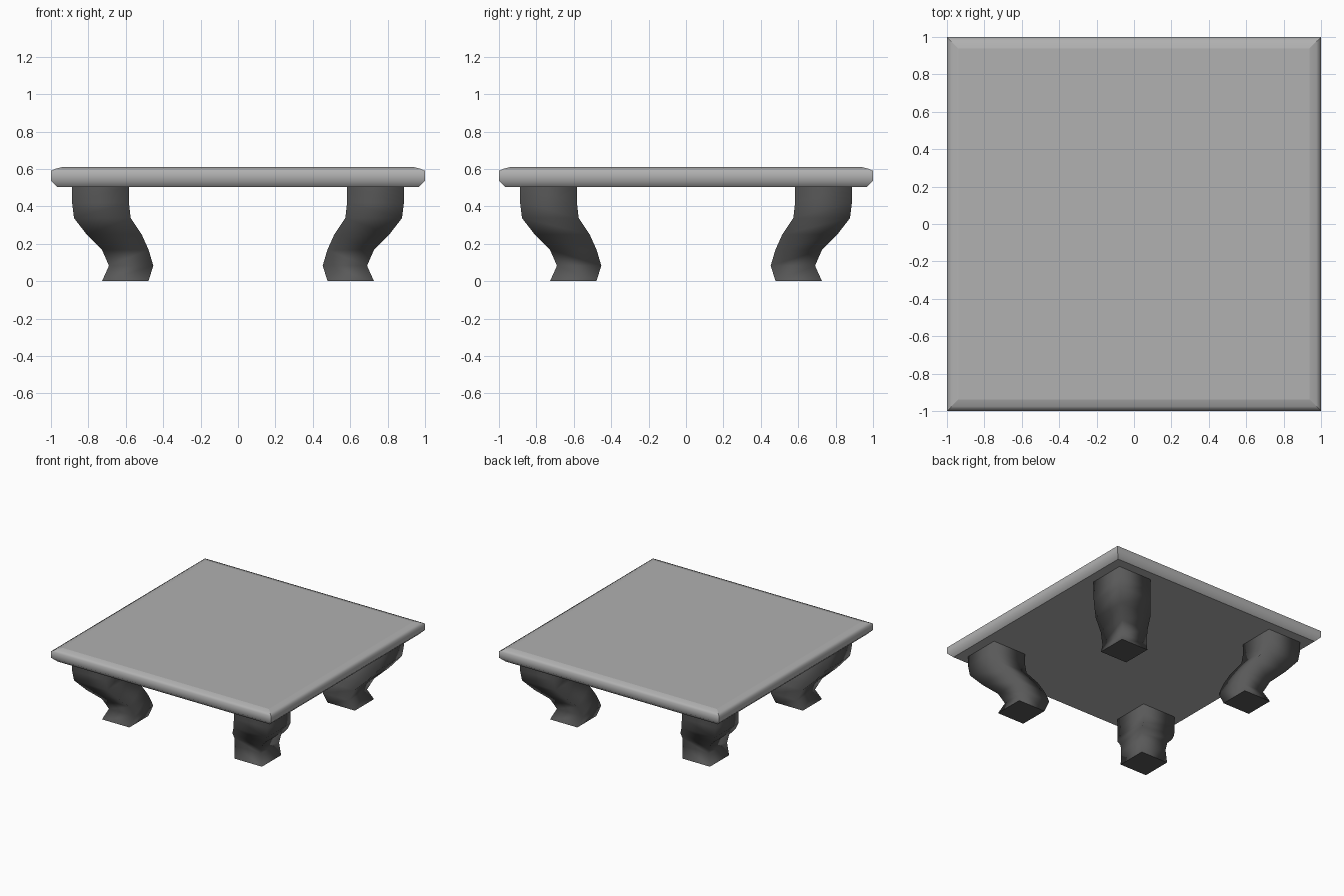
import bpy, bmesh

if "Cube" in bpy.data.objects:
    bpy.data.objects.remove(bpy.data.objects["Cube"])


def loft(name, rings, grey, sharp_corners):
    """Stack square rings given as (low, high, z), low/high used for both x and y."""
    bm = bmesh.new()
    loops = [[bm.verts.new((x, y, z)) for x, y in ((a, a), (b, a), (b, b), (a, b))]
             for a, b, z in rings]
    caps = [bm.faces.new(loops[0][::-1]), bm.faces.new(loops[-1])]
    for lo, hi in zip(loops, loops[1:]):
        for i in range(4):
            j = (i + 1) % 4
            bm.faces.new((lo[i], lo[j], hi[j], hi[i])).smooth = True
    for cap in caps:
        for e in cap.edges:
            e.smooth = False
    if sharp_corners:
        for e in bm.edges:
            if abs(e.verts[0].co.z - e.verts[1].co.z) > 1e-4:
                e.smooth = False
    bmesh.ops.recalc_face_normals(bm, faces=bm.faces)
    mesh = bpy.data.meshes.new(name)
    bm.to_mesh(mesh)
    bm.free()
    mat = bpy.data.materials.new(name + "_grey")
    mat.diffuse_color = (grey, grey, grey, 1)
    mat.use_nodes = True
    mat.node_tree.nodes["Principled BSDF"].inputs["Base Color"].default_value = mat.diffuse_color
    mesh.materials.append(mat)
    obj = bpy.data.objects.new(name, mesh)
    bpy.context.collection.objects.link(obj)
    return obj


# Table top: square slab with a rounded rim and mitred corners
loft("table_top", [(-h, h, z) for h, z in
                   ((0.965, 0.503), (1.0, 0.538), (1.0, 0.59),
                    (0.975, 0.602), (0.937, 0.611))], 0.44, True)

# Curved legs: one softly shaded leg mirrored to all four corners
legs = loft("curved_legs", [
    (-0.727, -0.479, 0.0),
    (-0.690, -0.453, 0.083),
    (-0.727, -0.478, 0.168),
    (-0.809, -0.515, 0.250),
    (-0.877, -0.574, 0.338),
    (-0.887, -0.583, 0.420),
    (-0.887, -0.583, 0.505)], 0.1, False)
mirror = legs.modifiers.new("four_corners", 'MIRROR')
mirror.use_axis = (True, True, False)
mirror.use_mirror_merge = False
